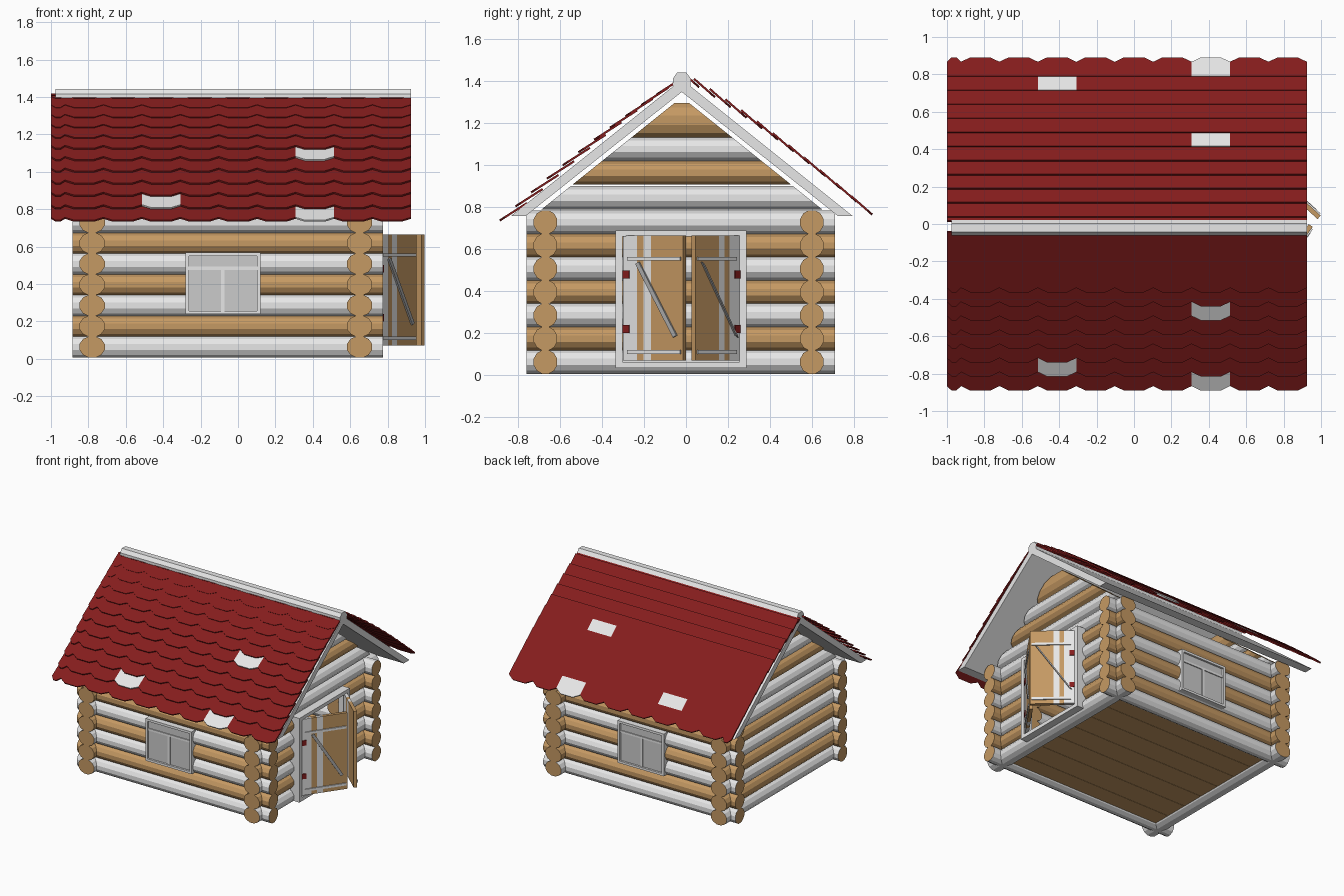
import bpy, bmesh, math
from mathutils import Vector as V

if "Cube" in bpy.data.objects:
    bpy.data.objects.remove(bpy.data.objects["Cube"])


def material(name, c):
    m = bpy.data.materials.new(name)
    m.diffuse_color = (*c, 1)
    m.use_nodes = True
    m.node_tree.nodes["Principled BSDF"].inputs["Base Color"].default_value = m.diffuse_color
    return m


GREY = material("pale_grey", (.80, .80, .80))
PANE = material("pane_grey", (.60, .60, .60))
TAN = material("tan_wood", (.56, .32, .125))
RED = material("dark_red", (.235, .012, .012))
STEEL = material("mid_grey", (.42, .42, .42))


def finish(name, bm, mats, fix=True):
    if fix:
        bmesh.ops.recalc_face_normals(bm, faces=bm.faces)
    me = bpy.data.meshes.new(name)
    bm.to_mesh(me)
    bm.free()
    for m in mats:
        me.materials.append(m)
    ob = bpy.data.objects.new(name, me)
    bpy.context.collection.objects.link(ob)
    return ob


def extrude(name, pts, vec, mat):
    """Polygon swept along a vector."""
    bm = bmesh.new()
    a = [bm.verts.new(V(p)) for p in pts]
    b = [bm.verts.new(V(p) + V(vec)) for p in pts]
    bm.faces.new(a)
    bm.faces.new(b[::-1])
    n = len(a)
    for i in range(n):
        bm.faces.new((a[i], b[i], b[(i + 1) % n], a[(i + 1) % n]))
    return finish(name, bm, [mat])


def box(name, x, y, z, mat):
    pts = [(x[0], y[0], z[0]), (x[1], y[0], z[0]), (x[1], y[1], z[0]), (x[0], y[1], z[0])]
    return extrude(name, pts, (0, 0, z[1] - z[0]), mat)


RIDGE_Y, SLOPE = -.02, .80


def log(name, axis, a, b, pos, z, rh, rv, mat, clip=False, sides=12):
    """Faceted log with tan cut ends; clip trims the ends to the roof pitch."""
    bm = bmesh.new()
    rings = []
    for end in (0, 1):
        ring = []
        for i in range(sides):
            t = 2 * math.pi * (i + .5) / sides
            h, zz = pos + rh * math.cos(t), z + rv * math.sin(t)
            u = (a, b)[end]
            if clip:
                lim = max(.02, (1.325 - zz) / SLOPE)
                u = RIDGE_Y + (lim if end else -lim)
            ring.append(bm.verts.new((u, h, zz) if axis == 'x' else (h, u, zz)))
        rings.append(ring)
    for r in rings:
        bm.faces.new(r).material_index = 1
    for i in range(sides):
        j = (i + 1) % sides
        bm.faces.new((rings[0][i], rings[0][j], rings[1][j], rings[1][i]))
    return finish(name, bm, [mat, TAN])


# log walls
XL, XR, YF, YB = -.78, .65, -.67, .60
for k in range(7):
    z = .063 + .111 * k
    m = TAN if k % 2 else GREY
    log("front_log", 'x', -.885, .775, YF, z, .058, .059, m)
    log("back_log", 'x', -.885, .775, YB, z, .058, .059, m)
    log("left_log", 'y', -.76, .71, XL, z, .07, .059, m)
    if 1 <= k <= 5:
        log("right_log", 'y', -.76, -.32, XR, z, .07, .059, m)
        log("right_log", 'y', .27, .71, XR, z, .07, .059, m)
    else:
        log("right_log", 'y', -.76, .71, XR, z, .07, .059, m)

# gable logs
for x in (XL, XR):
    for z, rv, m in ((.845, .058, GREY), (.965, .058, TAN), (1.078, .058, GREY), (1.215, .085, TAN)):
        log("gable_log", 'y', 0, 0, x, z, .07, rv, m, clip=True)

# floor planks
for i in range(7):
    y = YF + i * 1.27 / 7
    box("floor_plank", (XL, XR), (y, y + .179), (.03, .055), TAN)

# windows with frame, panes and bars, front and back
for wall, s in ((YF, -1), (YB, 1)):
    def wbox(name, x, z, d, mat=GREY):
        y = sorted((wall, wall + s * d))
        box(name, x, y, z, mat)
    wbox("window_pane", (-.27, .11), (.25, .555), .059, PANE)
    for x in ((-.28, -.262), (.102, .12)):
        wbox("window_frame_side", x, (.238, .568), .074)
    for z in ((.238, .256), (.55, .568)):
        wbox("window_frame_rail", (-.28, .12), z, .074)
    wbox("window_mullion", (-.092, -.072), (.25, .49), .066)
    wbox("window_transom", (-.27, .11), (.475, .492), .066)

# door frame
for y in ((-.335, -.302), (.255, .288)):
    box("door_frame_post", (.69, .765), y, (.033, .69), GREY)
for z in ((.033, .062), (.662, .69)):
    box("door_frame_rail", (.69, .765), (-.335, .288), z, GREY)


# open door leaves
def leaf(hinge, tip, s, brace):
    h = V((*hinge, 0))
    d = V((*tip, 0)) - h
    n = V((d.y, -d.x, 0)).normalized() * s

    def plate(name, uz, v0, v1, mat):
        extrude(name, [h + d * u + n * v0 + V((0, 0, z)) for u, z in uz], n * (v1 - v0), mat)

    def rect(name, u0, u1, z0, z1, v0, v1, mat):
        plate(name, [(u0, z0), (u1, z0), (u1, z1), (u0, z1)], v0, v1, mat)

    for u0, u1, m in ((0, .23, GREY), (.23, .34, TAN), (.34, .47, GREY), (.47, 1, TAN)):
        rect("door_plank", u0, u1, .07, .665, -.025, 0, m)
    for z in (.11, .555):
        rect("door_strap", .08, .97, z - .009, z + .009, 0, .008, GREY)
    for z in (.22, .48):
        rect("door_hinge", 0, .11, z - .02, z + .02, 0, .006, RED)
    (u0, z0), (u1, z1) = brace
    plate("door_brace", [(u0 - .028, z0), (u0 + .028, z0 + .01), (u1 + .028, z1), (u1 - .028, z1 - .01)],
          0, .01, STEEL)


leaf((.755, -.30), (.955, -.015), 1, ((.25, .53), (.88, .19)))
leaf((.765, .255), (.998, .045), -1, ((.85, .53), (.08, .19)))

# roof boards
for s in (-1, 1):
    w = .815
    pts = [(-.975, RIDGE_Y, 1.41), (-.975, RIDGE_Y + s * w, 1.41 - SLOPE * w),
           (-.975, RIDGE_Y + s * (w - .07), 1.41 - SLOPE * w), (-.975, RIDGE_Y, 1.35)]
    extrude("roof_board", pts, (1.9, 0, 0), GREY)

# ridge beam
prof = [(-.042, 1.355), (.042, 1.355), (.042, 1.415), (.022, 1.442), (-.022, 1.442), (-.042, 1.415)]
extrude("ridge_beam", [(-.975, RIDGE_Y + y, z) for y, z in prof], (1.9, 0, 0), GREY)

# scalloped roof tiles: front rows overlap downward, back rows upward
EDGES = [-1.0] + [-.925 + .2055 * i for i in range(10)]
PALE = {(0, 7), (1, 3), (5, 7)}          # (row, tile) pairs that are pale
for s in (-1, 1):
    for k in range(12):
        d = .888 - .075 * k
        if s < 0:
            zb = .737 + .0585 * k + .034 * math.sin(math.pi * k / 12)
            length, pitch = min(.13, d - .04), .64
        else:
            zb = .765 + .0545 * k + .03 * math.sin(math.pi * k / 12)
            length, pitch = min(.10, d - .015), .88
        bm = bmesh.new()
        for t in range(len(EDGES) - 1):
            x0, x1 = EDGES[t], EDGES[t + 1]
            c = min(.05, (x1 - x0) / 3)
            lo = min(.024, length * .6)
            outline = [(x0, length), (x0, lo), (x0 + c, 0), (x1 - c, 0), (x1, lo), (x1, length)]
            vs = [bm.verts.new((x, s * (d - u), zb + pitch * u)) for x, u in outline]
            f = bm.faces.new(vs if s < 0 else vs[::-1])
            f.material_index = int((k, t) in PALE)
        bmesh.ops.remove_doubles(bm, verts=bm.verts, dist=.0005)
        for f in bm.faces:
            f.normal_update()
            if f.normal.z < 0:
                f.normal_flip()
        ob = finish("roof_tile_row", bm, [RED, GREY], fix=False)
        mod = ob.modifiers.new("thickness", 'SOLIDIFY')
        mod.thickness = .01
        mod.offset = 0
